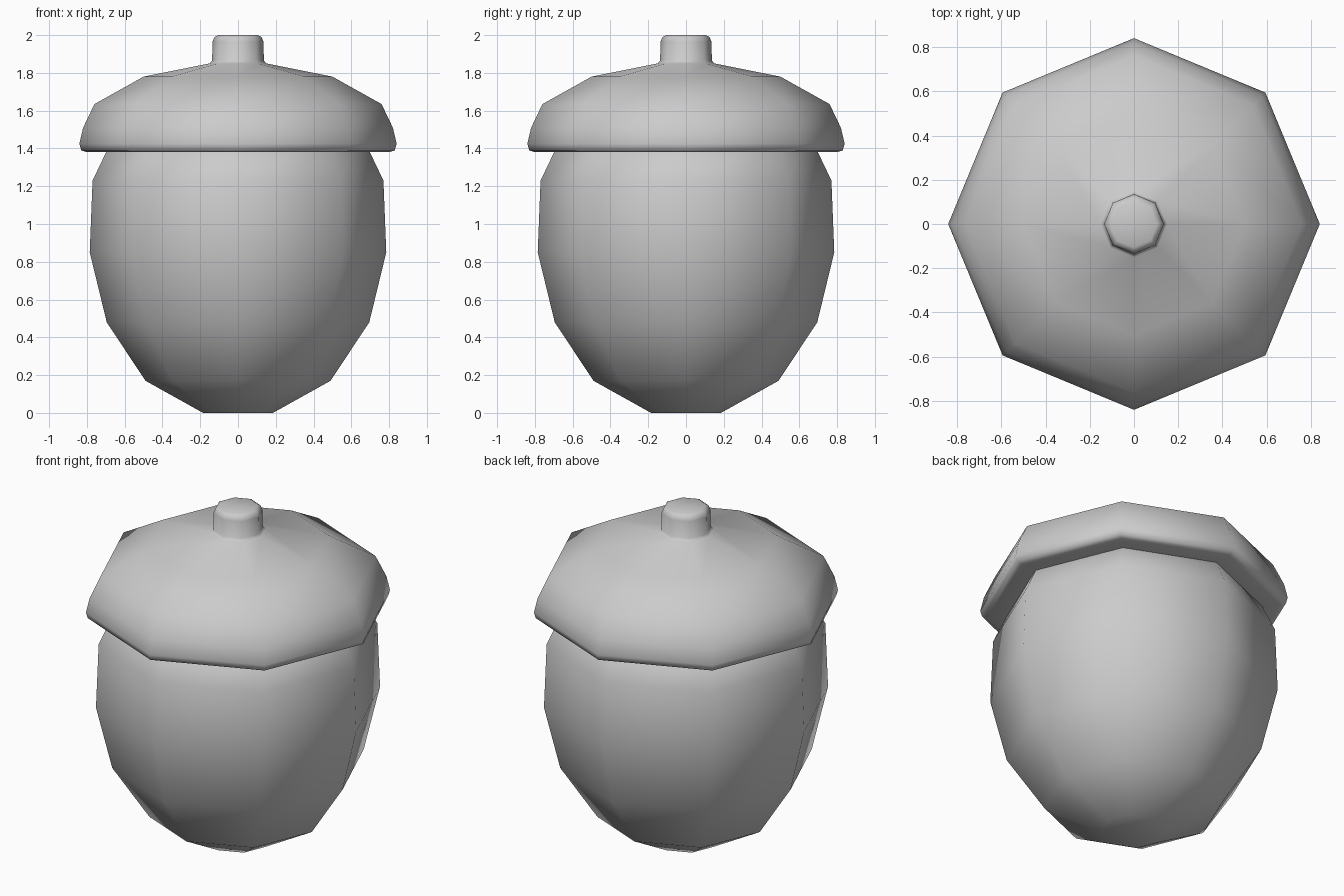
import bpy, bmesh
from math import cos, sin, pi

if "Cube" in bpy.data.objects:
    bpy.data.objects.remove(bpy.data.objects["Cube"])

SIDES = 8


def lathe(name, profile):
    """Revolve (radius, height) points into an eight-sided smooth solid."""
    bm = bmesh.new()
    rings = []
    for r, z in profile:
        if r == 0:
            rings.append([bm.verts.new((0, 0, z))] * SIDES)
        else:
            rings.append([bm.verts.new((r * cos(2 * pi * i / SIDES),
                                        r * sin(2 * pi * i / SIDES), z))
                          for i in range(SIDES)])
    for a, b in zip(rings, rings[1:]):
        for i in range(SIDES):
            j = (i + 1) % SIDES
            corners = list(dict.fromkeys((a[i], a[j], b[j], b[i])))
            bm.faces.new(corners)
    bmesh.ops.recalc_face_normals(bm, faces=bm.faces)
    for f in bm.faces:
        f.smooth = True
    mesh = bpy.data.meshes.new(name)
    bm.to_mesh(mesh)
    bm.free()
    obj = bpy.data.objects.new(name, mesh)
    bpy.context.collection.objects.link(obj)
    return obj


# Nut body, running up inside the cap
lathe("nut", [(0, 0), (0.185, 0), (0.49, 0.17), (0.695, 0.48), (0.785, 0.85),
              (0.77, 1.23), (0.66, 1.46), (0, 1.5)])

# Cap with rounded rim, flat underside and a stem on top
lathe("cap_and_stem", [(0, 1.38), (0.67, 1.38), (0.80, 1.38), (0.83, 1.39),
                       (0.84, 1.425), (0.82, 1.51), (0.76, 1.635),
                       (0.50, 1.78), (0.15, 1.85), (0.137, 1.865),
                       (0.135, 1.965), (0.125, 1.99), (0.105, 2.0), (0, 2.0)])
